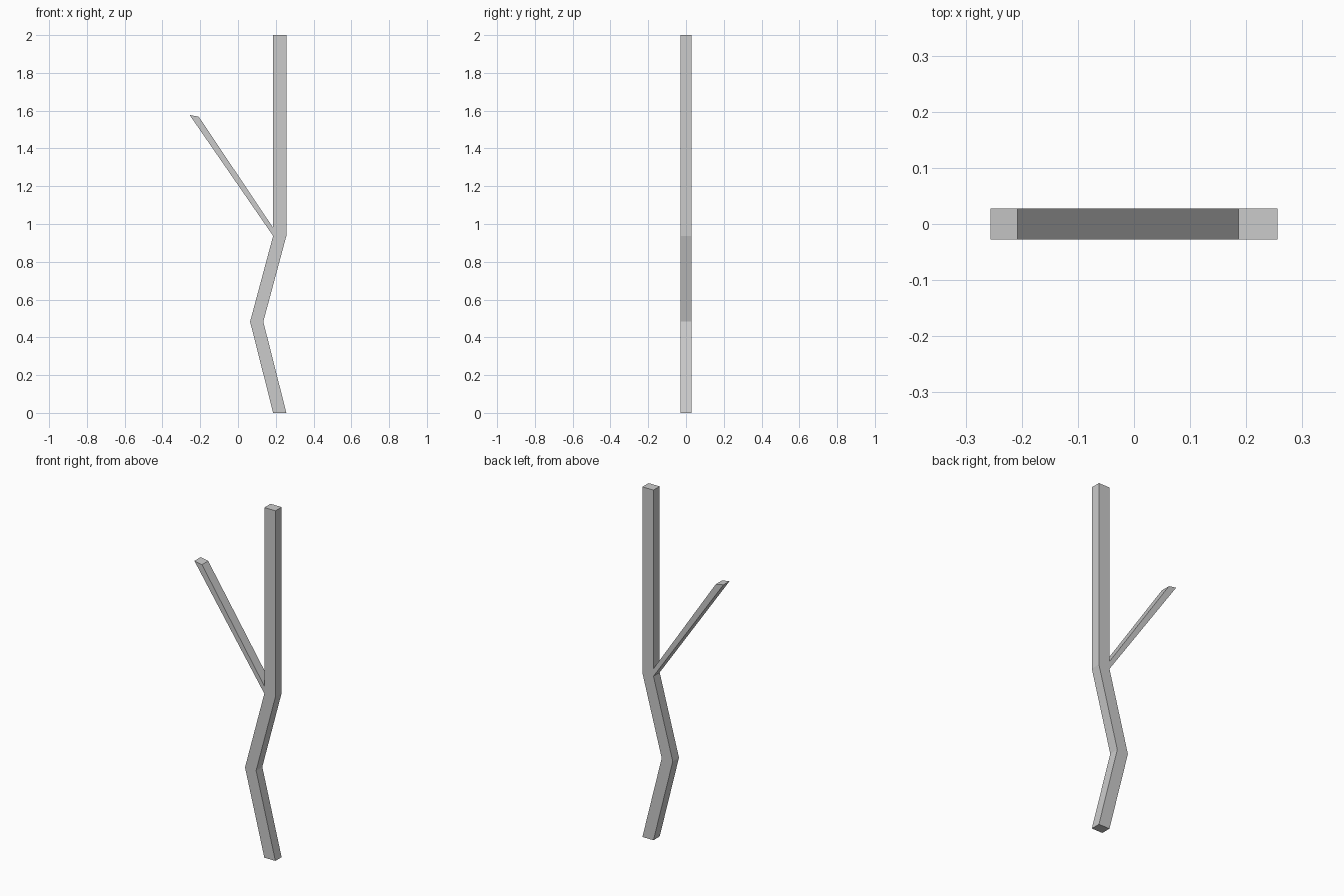
import bpy
import bmesh

if "Cube" in bpy.data.objects:
    bpy.data.objects.remove(bpy.data.objects["Cube"])

HALF_DEPTH = 0.028


def extruded_profile(name, outline):
    """Extrude a closed (x, z) outline along y, centred on y = 0."""
    bm = bmesh.new()
    face = bm.faces.new([bm.verts.new((x, -HALF_DEPTH, z)) for x, z in outline])
    ext = bmesh.ops.extrude_face_region(bm, geom=[face], use_keep_orig=True)
    back = [v for v in ext["geom"] if isinstance(v, bmesh.types.BMVert)]
    bmesh.ops.translate(bm, verts=back, vec=(0, 2 * HALF_DEPTH, 0))
    bmesh.ops.recalc_face_normals(bm, faces=bm.faces)
    mesh = bpy.data.meshes.new(name)
    bm.to_mesh(mesh)
    bm.free()
    obj = bpy.data.objects.new(name, mesh)
    bpy.context.collection.objects.link(obj)
    return obj


# Bent trunk: left edge stations, right edge is the same line shifted by its width
WIDTH = 0.07
left = [(0.186, 0), (0.064, 0.483), (0.186, 0.937), (0.186, 2)]
right = [(x + WIDTH, z) for x, z in left]

# Side branch, growing out of the trunk's left face with a slanted tip
branch = [(0.186, 0.98), (-0.208, 1.568), (-0.256, 1.577)]

# Trunk and branch share one continuous outline
stem = right + [left[3]] + branch + [left[2], left[1], left[0]]
extruded_profile("forked_stem", stem)
